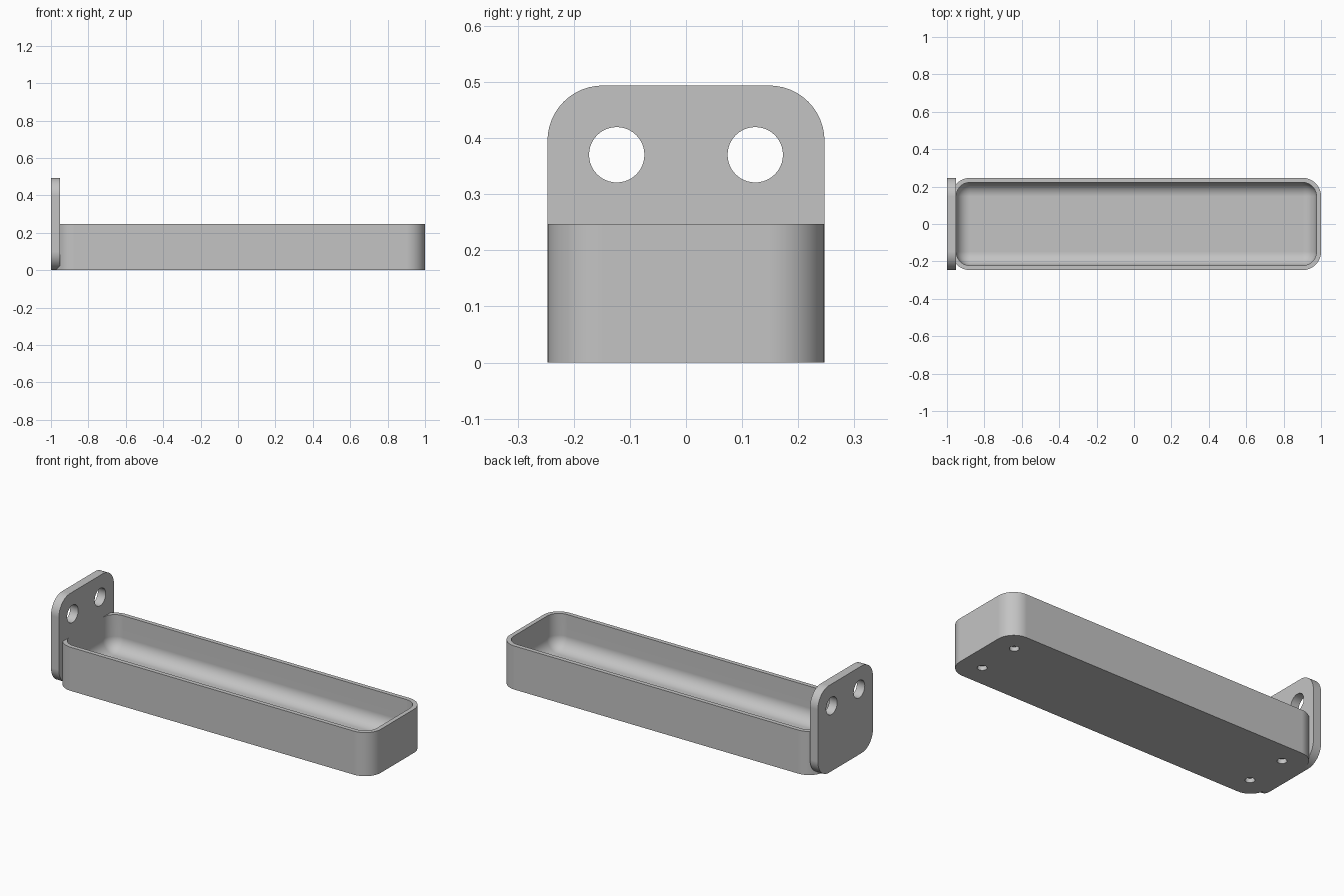
import bpy
import bmesh
from mathutils import Matrix, Vector

if "Cube" in bpy.data.objects:
    bpy.data.objects.remove(bpy.data.objects["Cube"], do_unlink=True)

# One design unit; the whole part is 81 units long
U = 2 / 81

grey = bpy.data.materials.new("plain grey")
grey.use_nodes = True
GREY = (0.55, 0.55, 0.55, 1)
grey.diffuse_color = GREY
grey.node_tree.nodes["Principled BSDF"].inputs["Base Color"].default_value = GREY


def finish(name, bm):
    mesh = bpy.data.meshes.new(name)
    bmesh.ops.recalc_face_normals(bm, faces=bm.faces)
    bm.to_mesh(mesh)
    bm.free()
    mesh.materials.append(grey)
    obj = bpy.data.objects.new(name, mesh)
    bpy.context.collection.objects.link(obj)
    return obj


def rounded_box(name, low, high, radius, wanted):
    """Box between two corners; edges chosen by wanted(direction, middle) are rounded."""
    low, high = Vector(low) * U, Vector(high) * U
    size, centre = high - low, (low + high) / 2
    bm = bmesh.new()
    bmesh.ops.create_cube(bm, size=1)
    edges = []
    for e in bm.edges:
        a, b = (v.co for v in e.verts)
        if wanted(b - a, (a + b) / 2):
            edges.append(e)
    bmesh.ops.transform(bm, verts=bm.verts,
                        matrix=Matrix.Translation(centre) @ Matrix.Diagonal(size).to_4x4())
    bmesh.ops.bevel(bm, geom=edges, offset=radius * U, offset_type='OFFSET',
                    segments=12, profile=0.5, affect='EDGES')
    return finish(name, bm)


def drill(name, centre, radius, length, axis):
    bm = bmesh.new()
    turn = Matrix.Rotation(1.5707963, 4, 'Y') if axis == 'X' else Matrix()
    bmesh.ops.create_cone(bm, cap_ends=True, segments=40, radius1=radius * U,
                          radius2=radius * U, depth=length * U,
                          matrix=Matrix.Translation(Vector(centre) * U) @ turn)
    return finish(name, bm)


def combine(target, tool, operation):
    mod = target.modifiers.new(operation.lower(), 'BOOLEAN')
    mod.object = tool
    mod.operation = operation
    mod.solver = 'EXACT'
    tool.hide_render = True
    bpy.context.view_layer.objects.active = target
    bpy.ops.object.modifier_apply(modifier=mod.name)
    bpy.data.objects.remove(tool, do_unlink=True)


# Tray body with rounded upright corners, joined to the end plate
tray = rounded_box("tray_with_mounting_plate", (-39.5, -10, 0), (40.5, 10, 10), 4,
                   lambda d, m: abs(d.z) > 0.5)
plate = rounded_box("mounting_plate", (-40.5, -10, 0), (-38.5, 10, 20), 4,
                    lambda d, m: abs(d.x) > 0.5)
combine(tray, plate, 'UNION')

# Hollow with rounded corners and a rounded floor edge
hollow = rounded_box("hollow_cutter", (-38.5, -9, 2), (39.5, 9, 14), 3,
                     lambda d, m: abs(d.z) > 0.5 or m.z < -0.4)
# Keep the hollow cutter clear of the plate above the rim
combine(tray, hollow, 'DIFFERENCE')

# Two mounting holes through the plate, four shallow holes under the tray
for y in (-5, 5):
    combine(tray, drill("plate_hole_cutter", (-39.5, y, 15), 2, 6, 'X'), 'DIFFERENCE')
    for x in (-34.5, 35.5):
        combine(tray, drill("base_hole_cutter", (x, y, 0), 1, 2, 'Z'), 'DIFFERENCE')

# Smooth curves, crisp edges
bpy.ops.object.select_all(action='DESELECT')
tray.select_set(True)
bpy.context.view_layer.objects.active = tray
bpy.ops.object.shade_smooth_by_angle(angle=0.5)
weighted = tray.modifiers.new("even shading", 'WEIGHTED_NORMAL')
weighted.keep_sharp = True
